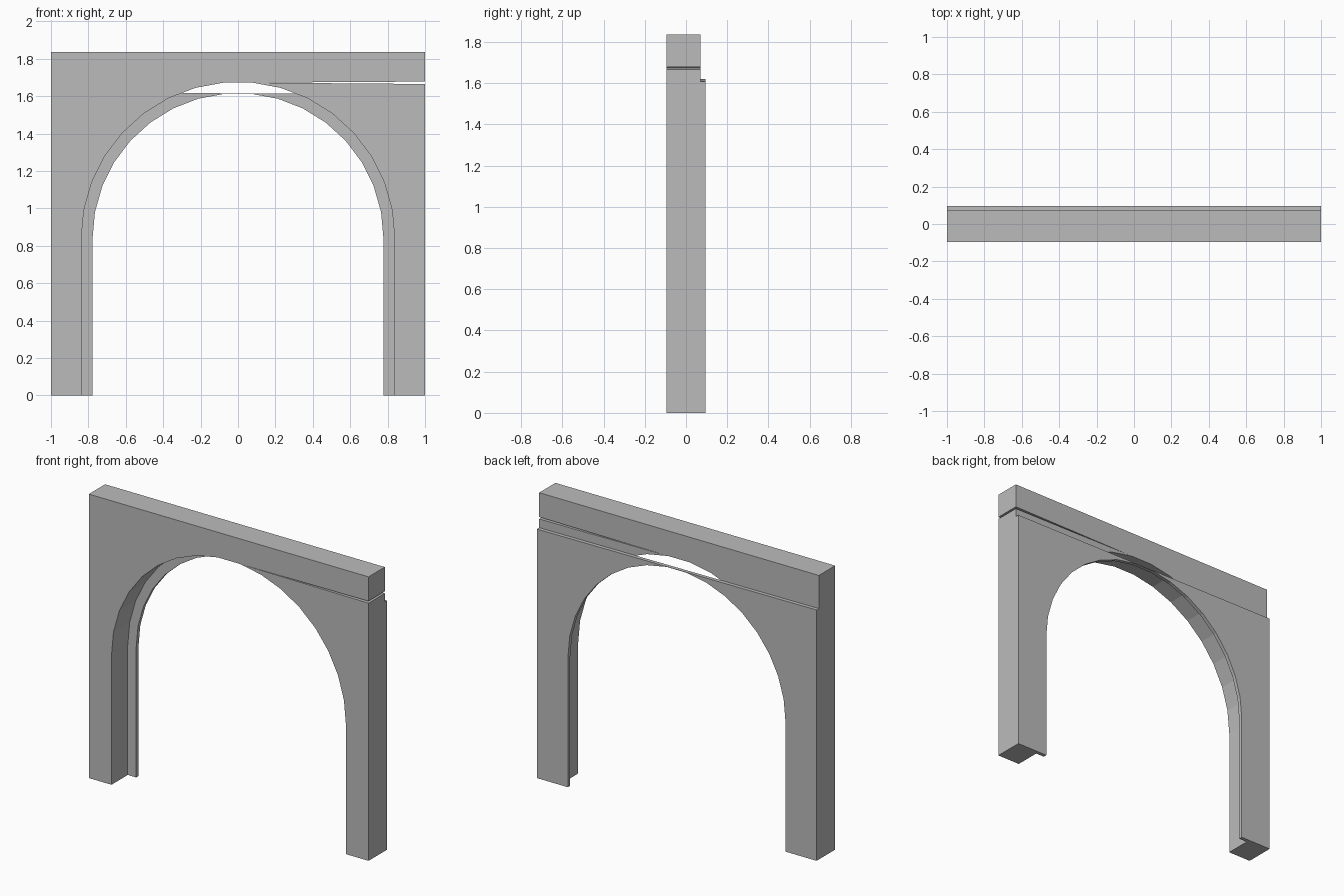
import bpy, bmesh
from math import cos, sin, pi

cube = bpy.data.objects.get("Cube")
if cube:
    bpy.data.objects.remove(cube, do_unlink=True)

stone = bpy.data.materials.new("plain_grey")
stone.use_nodes = True
grey = (0.5, 0.5, 0.5, 1)
stone.diffuse_color = grey
stone.node_tree.nodes["Principled BSDF"].inputs["Base Color"].default_value = grey

SPRING = 0.838   # height where the arch starts to curve
SEGMENTS = 17


def arch(radius):
    """Arch outline from the right foot over the top to the left foot."""
    curve = [(radius * cos(pi * i / SEGMENTS), SPRING + radius * sin(pi * i / SEGMENTS))
             for i in range(SEGMENTS + 1)]
    return [(radius, 0)] + curve + [(-radius, 0)]


def slab(name, outline, y0, y1):
    """Extrude an x-z outline from y0 to y1."""
    bm = bmesh.new()
    face = bm.faces.new([bm.verts.new((x, y0, z)) for x, z in outline])
    out = bmesh.ops.extrude_face_region(bm, geom=[face], use_keep_orig=True)
    moved = [v for v in out["geom"] if isinstance(v, bmesh.types.BMVert)]
    bmesh.ops.translate(bm, verts=moved, vec=(0, y1 - y0, 0))
    bmesh.ops.recalc_face_normals(bm, faces=bm.faces)
    caps = [f for f in bm.faces if len(f.verts) > 4]
    bmesh.ops.triangulate(bm, faces=caps, ngon_method='EAR_CLIP')
    mesh = bpy.data.meshes.new(name)
    bm.to_mesh(mesh)
    bm.free()
    mesh.materials.append(stone)
    obj = bpy.data.objects.new(name, mesh)
    bpy.context.collection.objects.link(obj)
    return obj


FRONT, STEP, BACK = -0.095, 0.071, 0.095
outer = arch(0.838)
split = 1 + SEGMENTS // 2   # arch corner where the thin slit begins

# Front wall: left leg and lintel in one piece
slab("left_wall_and_lintel",
     outer[split:] + [(-1, 0), (-1, 1.835), (1, 1.835), (1, 1.678)], FRONT, STEP)

# Front wall: right leg, parted from the lintel by a narrow tapering slit
slab("right_wall", outer[:split + 1] + [(1, 1.665), (1, 0)], FRONT, STEP)

# Thin rear frame with a smaller arch and slightly sloping top
slab("rear_frame", arch(0.778) + [(-1, 0), (-1, 1.621), (1, 1.609), (1, 0)], STEP, BACK)
